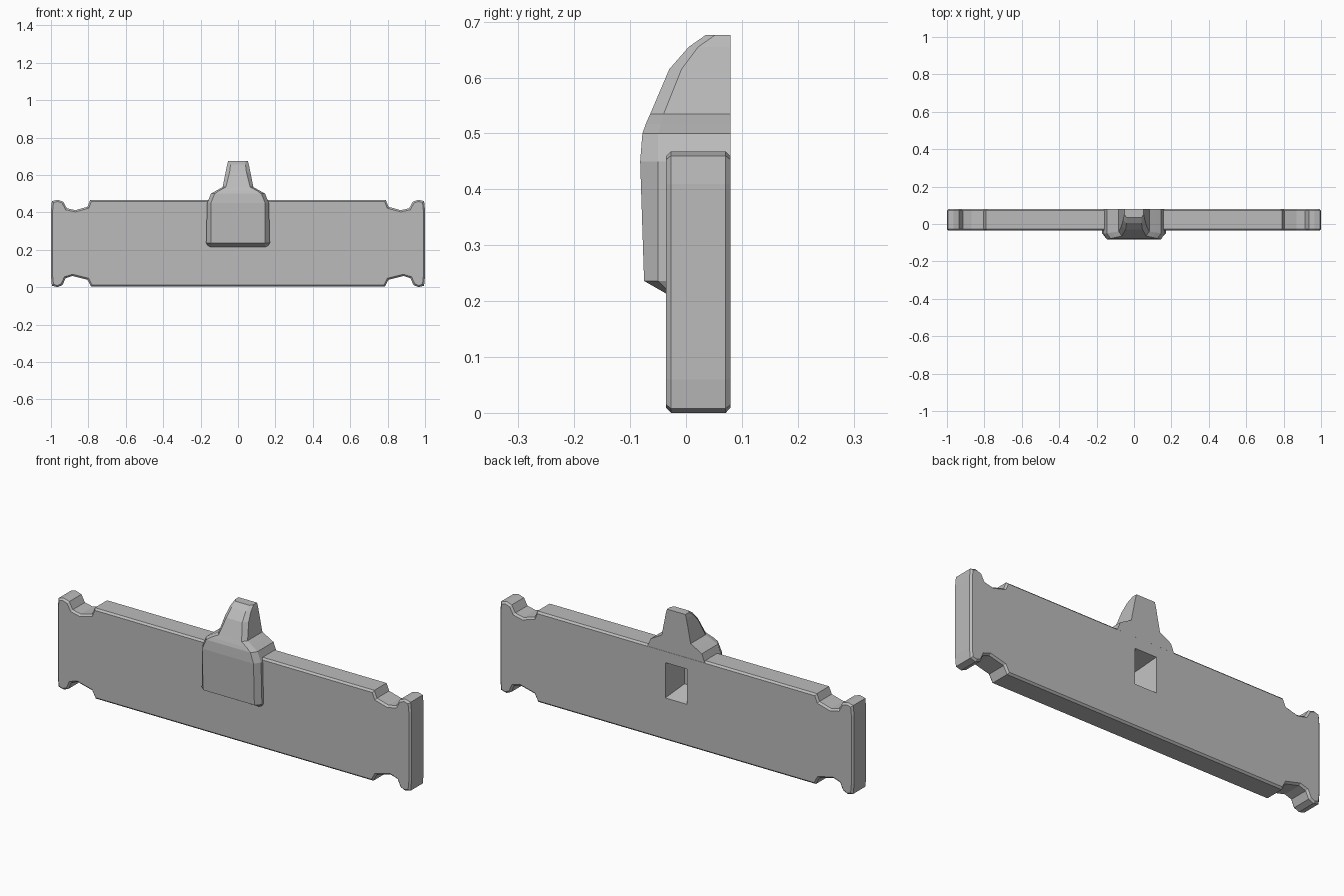
import bpy, bmesh

if "Cube" in bpy.data.objects:
    bpy.data.objects.remove(bpy.data.objects["Cube"])

grey = bpy.data.materials.new("plain grey")
grey.diffuse_color = (0.5, 0.5, 0.5, 1)
grey.use_nodes = True
grey.node_tree.nodes["Principled BSDF"].inputs["Base Color"].default_value = grey.diffuse_color


def finish(name, bm):
    bmesh.ops.recalc_face_normals(bm, faces=bm.faces)
    mesh = bpy.data.meshes.new(name)
    bm.to_mesh(mesh)
    bm.free()
    mesh.materials.append(grey)
    obj = bpy.data.objects.new(name, mesh)
    bpy.context.collection.objects.link(obj)
    return obj


def loft(name, rings):
    """Closed solid through a stack of rings with equal point counts."""
    bm = bmesh.new()
    loops = [[bm.verts.new(p) for p in ring] for ring in rings]
    n = len(loops[0])
    for a, b in zip(loops, loops[1:]):
        for i in range(n):
            j = (i + 1) % n
            bm.faces.new((a[i], a[j], b[j], b[i]))
    bm.faces.new(loops[0])
    bm.faces.new(loops[-1])
    return finish(name, bm)


def boolean(target, other, operation):
    mod = target.modifiers.new(operation, 'BOOLEAN')
    mod.operation = operation
    mod.solver = 'EXACT'
    mod.object = other
    bpy.context.view_layer.objects.active = target
    bpy.ops.object.modifier_apply(modifier=mod.name)
    bpy.data.objects.remove(other)


# Bar: mirrored outline with notched ends, extruded in y with chamfered rims
FRONT, BACK = -0.036, 0.08
right = [(0.785, 0.003), (0.805, 0.04), (0.885, 0.06), (0.922, 0.048),
         (0.938, 0.012), (0.965, 0.0), (0.995, 0.008), (1.0, 0.06),
         (1.0, 0.41), (0.995, 0.46), (0.965, 0.468), (0.935, 0.458),
         (0.915, 0.422), (0.87, 0.412), (0.805, 0.43), (0.79, 0.466)]
outline = right + [(-x, z) for x, z in reversed(right)]
bm = bmesh.new()
face = bm.faces.new([bm.verts.new((x, FRONT, z)) for x, z in outline])
extruded = bmesh.ops.extrude_face_region(bm, geom=[face], use_keep_orig=True)
for v in extruded["geom"]:
    if isinstance(v, bmesh.types.BMVert):
        v.co.y = BACK
bmesh.ops.recalc_face_normals(bm, faces=bm.faces)
rims = [e for e in bm.edges if abs(e.verts[0].co.y - e.verts[1].co.y) < 1e-5]
bmesh.ops.bevel(bm, geom=rims, offset=0.009, segments=1, affect='EDGES',
                clamp_overlap=False)
bar = finish("bar_with_centre_block", bm)

# Centre block and spire: z, side half width, front half width, front y, corner y
sections = [(0.212, 0.155, 0.145, -0.033, -0.025),
            (0.236, 0.170, 0.145, -0.075, -0.050),
            (0.450, 0.165, 0.145, -0.082, -0.050),
            (0.500, 0.145, 0.125, -0.078, -0.050),
            (0.517, 0.115, 0.100, -0.072, -0.045),
            (0.535, 0.082, 0.065, -0.064, -0.040),
            (0.615, 0.066, 0.045, -0.030, -0.008),
            (0.655, 0.058, 0.040, 0.005, 0.022),
            (0.676, 0.052, 0.040, 0.035, 0.052)]
block = loft("centre_block", [
    [(-w, 0.0795, z), (-w, yc, z), (-wf, yf, z),
     (wf, yf, z), (w, yc, z), (w, 0.0795, z)]
    for z, w, wf, yf, yc in sections])
boolean(bar, block, 'UNION')

# Tapered pocket in the back
pocket = loft("pocket_cutter", [
    [(-w, y, z0), (w, y, z0), (w, y, z1), (-w, y, z1)]
    for y, w, z0, z1 in [(0.10, 0.064, 0.215, 0.405), (-0.045, 0.04, 0.25, 0.37)]])
pocket.hide_render = True
boolean(bar, pocket, 'DIFFERENCE')
